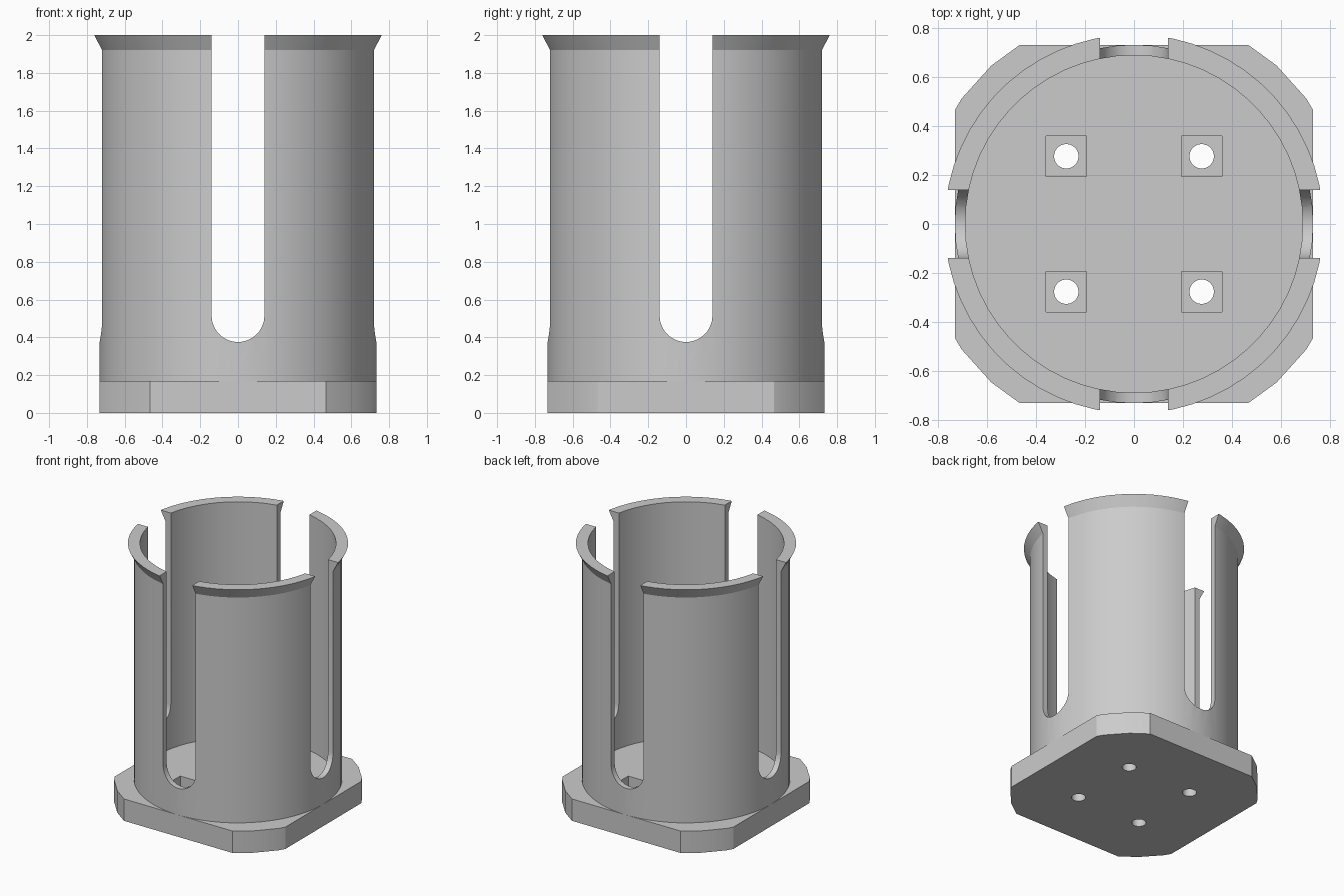
import bpy, bmesh, math
from mathutils import Matrix

if "Cube" in bpy.data.objects:
    bpy.data.objects.remove(bpy.data.objects["Cube"], do_unlink=True)

HALF, PLATE_TOP, HEIGHT = 0.733, 0.17, 2.0
INNER, FLARE = 0.69, 0.775
SLOT_R, SLOT_Z = 0.14, 0.515
HOLE = 0.277

grey = bpy.data.materials.new("plain_grey")
grey.use_nodes = True
colour = (0.6, 0.6, 0.6, 1)
grey.diffuse_color = colour
grey.node_tree.nodes["Principled BSDF"].inputs["Base Color"].default_value = colour


def make(name, bm):
    bmesh.ops.recalc_face_normals(bm, faces=bm.faces)
    mesh = bpy.data.meshes.new(name)
    bm.to_mesh(mesh)
    bm.free()
    mesh.materials.append(grey)
    obj = bpy.data.objects.new(name, mesh)
    bpy.context.collection.objects.link(obj)
    return obj


def box(name, centre, size):
    bm = bmesh.new()
    bmesh.ops.create_cube(bm, size=1, matrix=Matrix.Translation(centre) @ Matrix.Diagonal((*size, 1)))
    return make(name, bm)


def cylinder(name, x, y, z0, z1, radius, sides):
    bm = bmesh.new()
    bmesh.ops.create_cone(bm, cap_ends=True, segments=sides, radius1=radius, radius2=radius,
                          depth=z1 - z0, matrix=Matrix.Translation((x, y, (z0 + z1) / 2)))
    # Put a corner of the polygon on the x axis
    bmesh.ops.rotate(bm, verts=bm.verts, cent=(x, y, 0), matrix=Matrix.Rotation(math.pi / 2, 3, 'Z'))
    return make(name, bm)


def cut(target, tool, operation='DIFFERENCE'):
    mod = target.modifiers.new("cut", 'BOOLEAN')
    mod.operation, mod.solver, mod.object = operation, 'EXACT', tool
    bpy.context.view_layer.objects.active = target
    bpy.ops.object.modifier_apply(modifier=mod.name)
    bpy.data.objects.remove(tool, do_unlink=True)


def lathe(name, profile, sides):
    bm = bmesh.new()
    rings = []
    for i in range(sides):
        a = 2 * math.pi * i / sides
        rings.append([bm.verts.new((r * math.cos(a), r * math.sin(a), z)) for r, z in profile])
    for i, ring in enumerate(rings):
        after = rings[(i + 1) % sides]
        for j in range(len(profile)):
            k = (j + 1) % len(profile)
            bm.faces.new((ring[j], after[j], after[k], ring[k]))
    return make(name, bm)


def slot(name, angle):
    # Upright slot with a round lower end, running right through the cup
    outline = [(SLOT_R, HEIGHT + 0.2), (-SLOT_R, HEIGHT + 0.2)]
    for i in range(16):
        a = math.pi + math.pi * i / 15
        outline.append((SLOT_R * math.cos(a), SLOT_Z + SLOT_R * math.sin(a)))
    bm = bmesh.new()
    face = bm.faces.new([bm.verts.new((x, -1.1, z)) for x, z in outline])
    out = bmesh.ops.extrude_face_region(bm, geom=[face])
    moved = [g for g in out["geom"] if isinstance(g, bmesh.types.BMVert)]
    bmesh.ops.translate(bm, verts=moved, vec=(0, 2.2, 0))
    bmesh.ops.rotate(bm, verts=bm.verts, cent=(0, 0, 0), matrix=Matrix.Rotation(angle, 3, 'Z'))
    return make(name, bm)


# Base plate: square with faceted round corners, bolt holes and square recesses
plate = cylinder("base_plate", 0, 0, 0, PLATE_TOP, 0.872, 30)
cut(plate, box("square_trim", (0, 0, 0), (2 * HALF, 2 * HALF, 1)), 'INTERSECT')
for sx in (-1, 1):
    for sy in (-1, 1):
        x, y = sx * HOLE, sy * HOLE
        cut(plate, box("recess_cutter", (x, y, PLATE_TOP), (0.167, 0.167, 0.17)))
        cut(plate, cylinder("hole_cutter", x, y, -0.1, 0.3, 0.05, 30))

# Cup wall: flared rim, split into four by two crossing slots
wall = lathe("cup_wall", [(INNER, PLATE_TOP - 0.01), (HALF, PLATE_TOP - 0.01), (HALF, 1.92),
                          (FLARE, HEIGHT), (INNER, HEIGHT)], 60)
for angle in (0, math.pi / 2):
    cut(wall, slot("slot_cutter", angle))

for obj in (plate, wall):
    bpy.ops.object.select_all(action='DESELECT')
    obj.select_set(True)
    bpy.context.view_layer.objects.active = obj
    bpy.ops.object.shade_smooth_by_angle(angle=math.radians(25))
